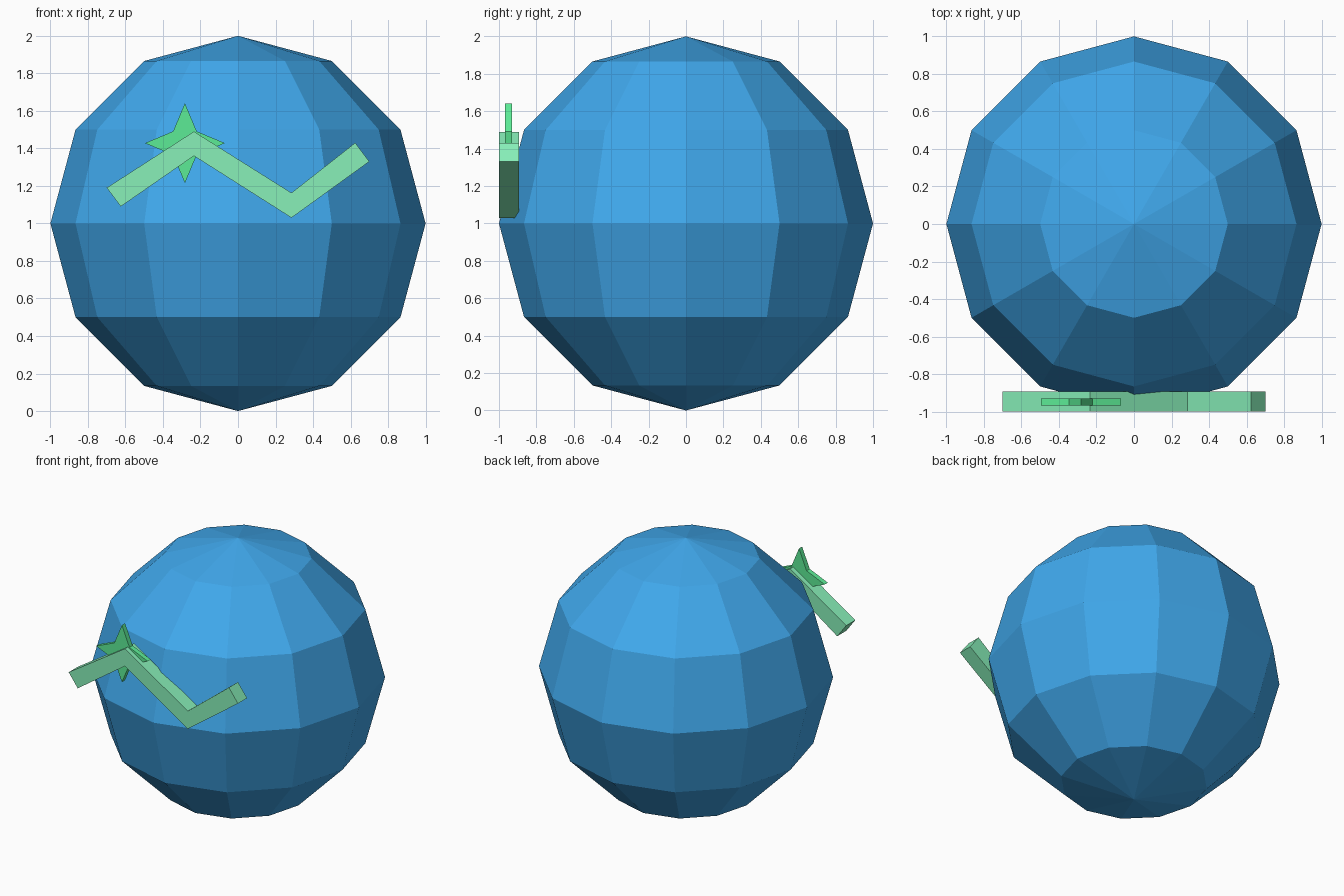
import bpy, bmesh, math

if "Cube" in bpy.data.objects:
    bpy.data.objects.remove(bpy.data.objects["Cube"])


def material(name, rgb):
    # 8-bit display colour to linear
    lin = [(c / 255 / 12.92) if c < 11 else ((c / 255 + 0.055) / 1.055) ** 2.4 for c in rgb]
    m = bpy.data.materials.new(name)
    m.diffuse_color = (*lin, 1)
    m.use_nodes = True
    m.node_tree.nodes["Principled BSDF"].inputs["Base Color"].default_value = m.diffuse_color
    return m


def add_object(name, bm, mat):
    bmesh.ops.recalc_face_normals(bm, faces=bm.faces)
    me = bpy.data.meshes.new(name)
    bm.to_mesh(me)
    bm.free()
    me.materials.append(mat)
    ob = bpy.data.objects.new(name, me)
    bpy.context.collection.objects.link(ob)
    return ob


def plate(name, outline, y_front, y_back, mat):
    # Closed x-z outline extruded along y
    bm = bmesh.new()
    face = bm.faces.new([bm.verts.new((x, y_front, z)) for x, z in outline])
    ext = bmesh.ops.extrude_face_region(bm, geom=[face])
    verts = [v for v in ext["geom"] if isinstance(v, bmesh.types.BMVert)]
    bmesh.ops.translate(bm, verts=verts, vec=(0, y_back - y_front, 0))
    return add_object(name, bm, mat)


# Faceted ball
bm = bmesh.new()
bmesh.ops.create_uvsphere(bm, u_segments=12, v_segments=6, radius=1)
bmesh.ops.translate(bm, verts=bm.verts, vec=(0, 0, 1))
add_object("ball", bm, material("blue", (64, 168, 236)))

# Zigzag band across the front
zigzag = [(-0.70, 1.19), (-0.235, 1.49), (0.285, 1.163), (0.625, 1.43),
          (0.70, 1.33), (0.285, 1.03), (-0.235, 1.36), (-0.625, 1.09)]
plate("zigzag_band", zigzag, -1.0, -0.893, material("pale_green", (136, 240, 185)))

# Four-pointed sparkle set into the band
sparkle = []
for i in range(8):
    r = 0.213 if i % 2 == 0 else 0.089
    a = i * math.pi / 4
    sparkle.append((-0.283 + r * math.cos(a), 1.428 + r * math.sin(a)))
plate("sparkle", sparkle, -0.967, -0.93, material("bright_green", (92, 235, 150)))
